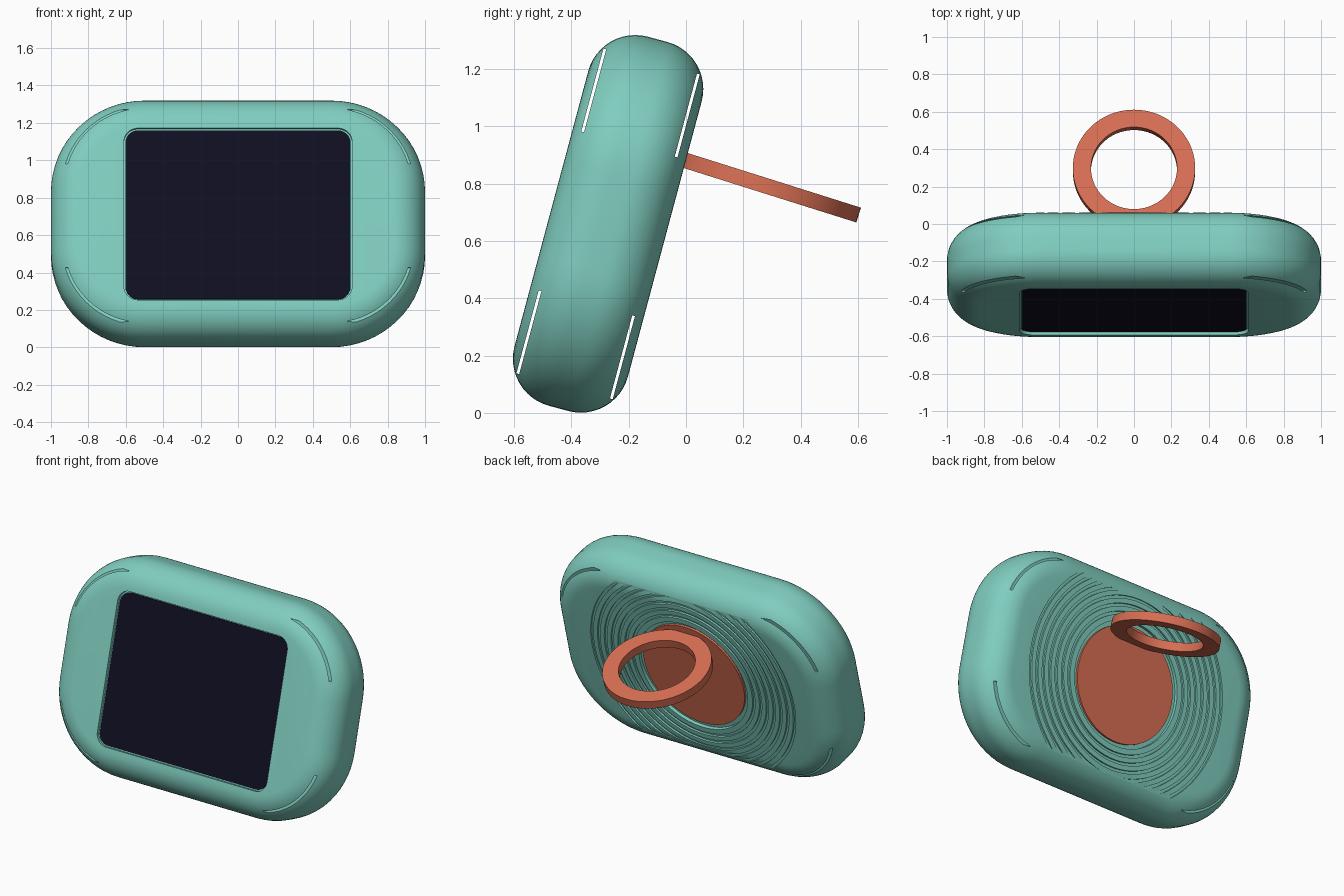
import bpy, bmesh, math
from mathutils import Matrix, Vector

if "Cube" in bpy.data.objects:
    bpy.data.objects.remove(bpy.data.objects["Cube"])

HALF_W, HALF_H, HALF_T = 1.0, 0.667, 0.205
CORNER, EDGE = 0.5, 0.17
LEAN = Matrix.Translation((0, -0.272, 0.66)) @ Matrix.Rotation(math.radians(-15), 4, "X")


def material(name, colour):
    mat = bpy.data.materials.new(name)
    mat.use_nodes = True
    mat.diffuse_color = (*colour, 1)
    mat.node_tree.nodes["Principled BSDF"].inputs["Base Color"].default_value = (*colour, 1)
    return mat


teal = material("teal shell", (0.215, 0.61, 0.52))
terracotta = material("terracotta", (0.69, 0.158, 0.088))
navy = material("dark navy glass", (0.0045, 0.0045, 0.015))


def rounded(w, h, r, y, steps=16):
    """Rounded rectangle loop in the xz plane at depth y."""
    pts = []
    for q, (sx, sz) in enumerate([(1, 1), (-1, 1), (-1, -1), (1, -1)]):
        for i in range(steps + 1):
            a = (q + i / steps) * math.pi / 2
            pts.append(Vector((sx * (w - r) + r * math.cos(a), y,
                               sz * (h - r) + r * math.sin(a))))
    return pts


def circle(r, y, steps=96):
    return [Vector((r * math.cos(i * math.tau / steps), y,
                    r * math.sin(i * math.tau / steps))) for i in range(steps)]


def loft(name, loops, mat, closed=False):
    """Skin a series of loops; cap the ends or close into a ring."""
    bm = bmesh.new()
    rows = [[bm.verts.new(p) for p in loop] for loop in loops]
    n = len(rows[0])
    pairs = list(zip(rows, rows[1:]))
    if closed:
        pairs.append((rows[-1], rows[0]))
    else:
        bm.faces.new(rows[0])
        bm.faces.new(rows[-1])
    for a, b in pairs:
        for i in range(n):
            j = (i + 1) % n
            bm.faces.new((a[i], a[j], b[j], b[i]))
    bmesh.ops.recalc_face_normals(bm, faces=bm.faces)
    mesh = bpy.data.meshes.new(name)
    bm.to_mesh(mesh)
    bm.free()
    mesh.materials.append(mat)
    obj = bpy.data.objects.new(name, mesh)
    bpy.context.collection.objects.link(obj)
    return obj


def annulus(name, inner, outer, y0, y1, mat):
    return loft(name, [circle(inner, y0), circle(outer, y0),
                       circle(outer, y1), circle(inner, y1)], mat, closed=True)


def box(name, w, y, t, z0, z1):
    loops = [[Vector((x, d, z)) for x, z in ((-w, z0), (w, z0), (w, z1), (-w, z1))]
             for d in (y - t, y + t)]
    return loft(name, loops, teal)


def carve(target, cutters):
    """Subtract cutters, bake the result and discard them."""
    for c in cutters:
        c.hide_render = True
        mod = target.modifiers.new(c.name, "BOOLEAN")
        mod.operation, mod.solver, mod.object = "DIFFERENCE", "EXACT", c
    graph = bpy.context.evaluated_depsgraph_get()
    baked = bpy.data.meshes.new_from_object(target.evaluated_get(graph))
    target.modifiers.clear()
    target.data = baked
    for c in cutters:
        bpy.data.objects.remove(c)


# Pillow-shaped shell with rounded edges front and back
profile = []
for side, order in ((-1, range(13)), (1, range(12, -1, -1))):
    for i in order:
        a = i / 12 * math.pi / 2
        profile.append((EDGE * (1 - math.sin(a)),
                        side * (HALF_T - EDGE * (1 - math.cos(a)))))
shell = loft("shell", [rounded(HALF_W - d, HALF_H - d, CORNER - d, y)
                       for d, y in profile], teal)

# Pockets for the screen and the back disc
cutters = [
    loft("screen_pocket", [rounded(0.61, 0.475, 0.075, y) for y in (-0.3, -HALF_T + 0.02)], teal),
    loft("disc_pocket", [circle(0.385, y) for y in (HALF_T - 0.022, 0.3)], teal),
]
# Concentric grooves on the back, fading out where the shell curves away
for k in range(7):
    r = 0.42 + 0.048 * k
    cutters.append(annulus("groove", r, r + 0.018, HALF_T - 0.012, 0.3, teal))
# Thin slits showing at the eight rounded corners
for y in (-0.169, 0.169):
    for z0, z1 in ((0.287, 0.587), (-0.587, -0.287)):
        cutters.append(box("slit", 1.1, y, 0.005, z0, z1))
carve(shell, cutters)

# Screen, back disc and finger ring
screen = loft("screen", [rounded(0.602, 0.467, 0.07, y)
                         for y in (-HALF_T + 0.03, -HALF_T + 0.014)], navy)
disc = loft("back_disc", [circle(0.358, y) for y in (HALF_T - 0.03, HALF_T - 0.008)], terracotta)
ring = annulus("finger_ring", 0.23, 0.327, -0.027, 0.027, terracotta)

for part in (shell, screen, disc):
    part.matrix_world = LEAN
ring.matrix_world = (Matrix.Translation((0, 0.291, 0.789))
                     @ Matrix.Rotation(math.radians(90 - 17.5), 4, "X"))

bpy.ops.object.select_all(action="DESELECT")
for part in (shell, screen, disc, ring):
    part.select_set(True)
bpy.context.view_layer.objects.active = shell
bpy.ops.object.shade_smooth_by_angle(angle=math.radians(30))
